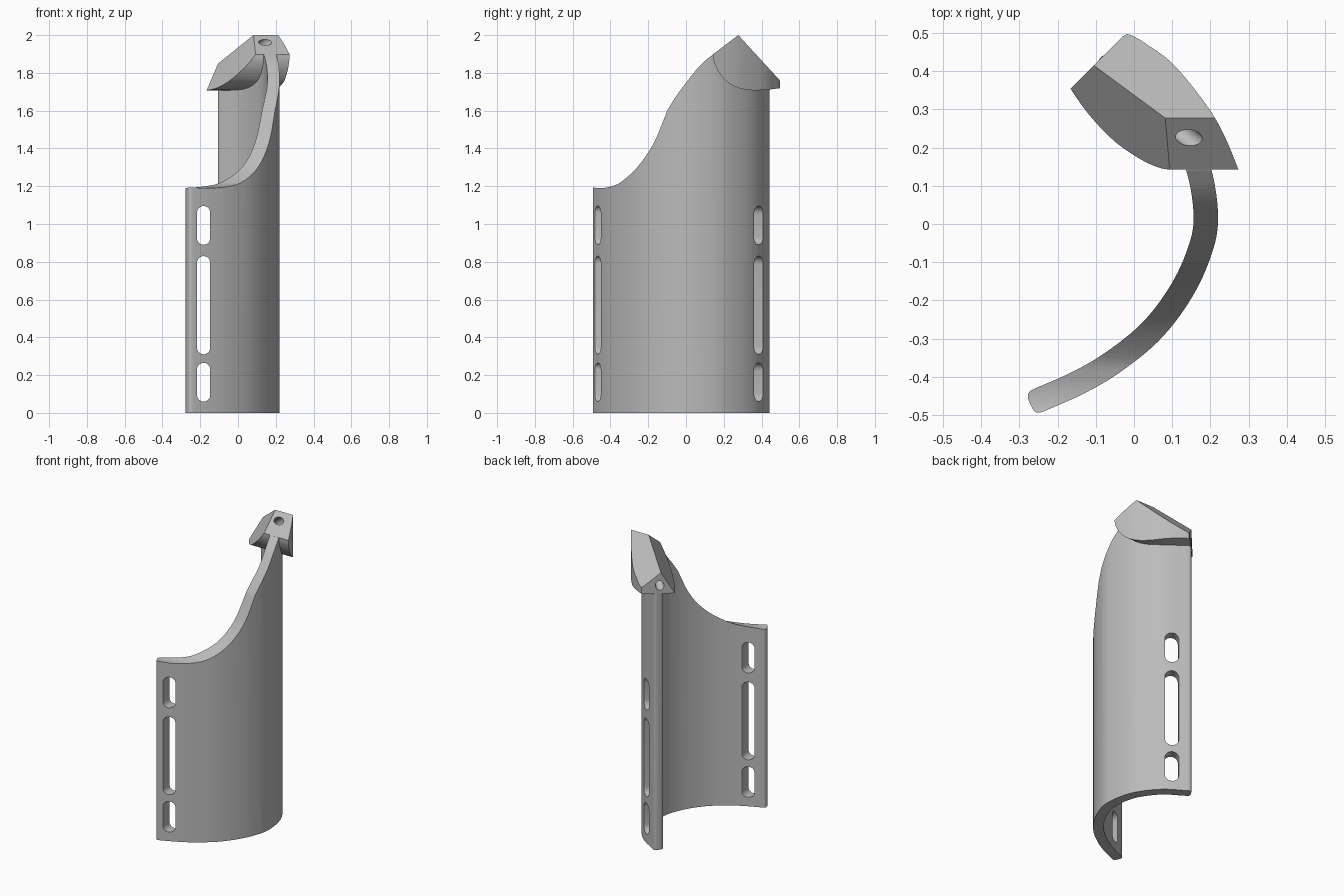
import bpy, bmesh, math
from mathutils import Vector

cube = bpy.data.objects.get("Cube")
if cube:
    bpy.data.objects.remove(cube)

grey = bpy.data.materials.new("plain grey")
grey.use_nodes = True
colour = (0.5, 0.5, 0.5, 1)
grey.diffuse_color = colour
grey.node_tree.nodes["Principled BSDF"].inputs["Base Color"].default_value = colour


def smooth_path(points, steps=6):
    """Catmull-Rom curve through 2D points."""
    p = [Vector(q) for q in points]
    p = [2 * p[0] - p[1]] + p + [2 * p[-1] - p[-2]]
    out = []
    for a, b, c, d in zip(p, p[1:], p[2:], p[3:]):
        for i in range(steps):
            t = i / steps
            out.append(0.5 * (2 * b + (c - a) * t + (2 * a - 5 * b + 4 * c - d) * t * t
                              + (3 * b - a - 3 * c + d) * t ** 3))
    return out + [p[-2]]


def prism(name, points, direction, clip=None):
    """Solid swept from a flat 3D outline, optionally clipped by a plane."""
    bm = bmesh.new()
    base = bm.faces.new([bm.verts.new(q) for q in points])
    res = bmesh.ops.extrude_face_region(bm, geom=[base], use_keep_orig=True)
    moved = [g for g in res["geom"] if isinstance(g, bmesh.types.BMVert)]
    bmesh.ops.translate(bm, verts=moved, vec=direction)
    if clip:
        bmesh.ops.bisect_plane(bm, geom=bm.verts[:] + bm.edges[:] + bm.faces[:],
                               plane_co=clip[0], plane_no=clip[1], clear_outer=True)
        bmesh.ops.holes_fill(bm, edges=bm.edges[:], sides=0)
    bmesh.ops.recalc_face_normals(bm, faces=bm.faces[:])
    mesh = bpy.data.meshes.new(name)
    bm.to_mesh(mesh)
    bm.free()
    ob = bpy.data.objects.new(name, mesh)
    bpy.context.collection.objects.link(ob)
    mesh.materials.append(grey)
    return ob


def combine(ob, cutter, operation):
    """Apply a boolean and discard the cutter."""
    cutter.hide_render = True
    mod = ob.modifiers.new("cut", "BOOLEAN")
    mod.object, mod.operation, mod.solver = cutter, operation, "EXACT"
    bpy.context.view_layer.objects.active = ob
    bpy.ops.object.modifier_apply(modifier=mod.name)
    bpy.data.objects.remove(cutter)


def side_prism(name, outline):
    """Side outline (y, z) swept across the whole width."""
    return prism(name, [(-0.6, y, z) for y, z in outline], (1.2, 0, 0))


def round_slot(centre, angle, width, low, high):
    """Upright slot cutter with round ends, pointing along the angle."""
    n = Vector((math.cos(angle), math.sin(angle), 0))
    u = Vector((-n.y, n.x, 0))
    r = width / 2
    pts = []
    for z, start in ((high - r, 0), (low + r, math.pi)):
        for i in range(13):
            a = start + math.pi * i / 12
            pts.append(Vector((*centre, z + r * math.sin(a))) + u * r * math.cos(a) - n * 0.09)
    return prism("slot_cutter", pts, n * 0.18)


# Curved shell: constant thickness with rounded ends
mid = smooth_path([(-0.245, -0.459), (-0.15, -0.417), (-0.06, -0.365), (0.04, -0.285),
                   (0.115, -0.19), (0.165, -0.09), (0.188, 0.01), (0.17, 0.14),
                   (0.125, 0.235), (0.045, 0.33), (-0.072, 0.407)])
half = 0.032
tangents = [(mid[min(i + 1, len(mid) - 1)] - mid[max(i - 1, 0)]).normalized()
            for i in range(len(mid))]
outer = [p + half * Vector((t.y, -t.x)) for p, t in zip(mid, tangents)]
inner = [p - half * Vector((t.y, -t.x)) for p, t in zip(mid, tangents)]


def round_end(p, t, side):
    """Squarish rounded end cap, ordered along the outline."""
    n = Vector((t.y, -t.x)) * side
    caps = []
    for i in range(1, 12):
        a = math.pi * i / 12
        c, s = math.cos(a), math.sin(a)
        caps.append(p + n * half * math.copysign(abs(c) ** 0.6, c) + t * side * 0.029 * s ** 0.6)
    return caps


outline = (outer + round_end(mid[-1], tangents[-1], 1) + inner[::-1]
           + round_end(mid[0], tangents[0], -1))
shell = prism("curved_shell", [(p.x, p.y, 0) for p in outline], (0, 0, 2.1))

# Swept top edge of the shell
rim = smooth_path([(-0.52, 1.2), (-0.46, 1.19), (-0.4, 1.198), (-0.34, 1.225), (-0.25, 1.31),
                   (-0.17, 1.43), (-0.105, 1.585)])
rim += smooth_path([(-0.1, 1.6), (-0.05, 1.68), (0.02, 1.773), (0.08, 1.845), (0.145, 1.9)])
combine(shell, side_prism("rim_cutter", [(-0.52, -0.1)] + [tuple(p) for p in rim]
                          + [(0.27, 1.94), (0.46, 1.74), (0.46, -0.1)]), "INTERSECT")
combine(shell, prism("base_cutter", [(-1, -1, -0.3), (1, -1, -0.3), (1, 1, -0.3), (-1, 1, -0.3)],
                     (0, 0, 0.3)), "DIFFERENCE")

# Strap slots along both upright edges
for low, high in ((0.06, 0.265), (0.31, 0.83), (0.89, 1.095)):
    combine(shell, round_slot((-0.182, -0.43), math.radians(-90), 0.07, low, high), "DIFFERENCE")
    combine(shell, round_slot((0.008, 0.362), math.radians(56), 0.085, low, high), "DIFFERENCE")

# Head block: curved footprint, slanted inner face, sloped top, rounded underside
footprint = smooth_path([(0.282, 0.1), (0.272, 0.145), (0.212, 0.277), (0.11, 0.41),
                         (0.03, 0.472), (-0.005, 0.493)])
footprint = [tuple(p) for p in footprint] + [(-0.018, 0.497), (-0.03, 0.49),
                                             (-0.32, 0.2), (-0.32, 0.1)]
head = prism("head_block", [(x, y, 1.6) for x, y in footprint], (0, 0, 0.5),
             clip=((-0.165, 0.355, 1.71), Vector((-0.0279, -0.0169, 0.0192)).normalized()))
belly = smooth_path([(0.52, 1.722), (0.43, 1.711), (0.35, 1.708), (0.28, 1.72),
                     (0.215, 1.755), (0.17, 1.81), (0.148, 1.86), (0.142, 1.898)])
combine(head, side_prism("head_profile", [(0.277, 2.0), (0.52, 1.735)]
                         + [tuple(p) for p in belly]), "INTERSECT")

# Round bore from the front slope to the end face
entry, leave = Vector((0.145, 0.225, 1.962)), Vector((-0.1, 0.42, 1.765))
axis = (leave - entry).normalized()
u = axis.orthogonal().normalized()
v = axis.cross(u)
ring = [entry - axis * 0.08 + 0.026 * (u * math.cos(a) + v * math.sin(a))
        for a in (math.tau * i / 24 for i in range(24))]
bore_vec = axis * ((leave - entry).length + 0.16)
combine(shell, prism("bore_cutter", ring, bore_vec), "DIFFERENCE")
combine(head, prism("bore_cutter", ring, bore_vec), "DIFFERENCE")

# Smooth curves, crisp edges
for ob in (shell, head):
    bpy.ops.object.select_all(action="DESELECT")
    ob.select_set(True)
    bpy.context.view_layer.objects.active = ob
    bpy.ops.object.shade_smooth_by_angle(angle=math.radians(30))
